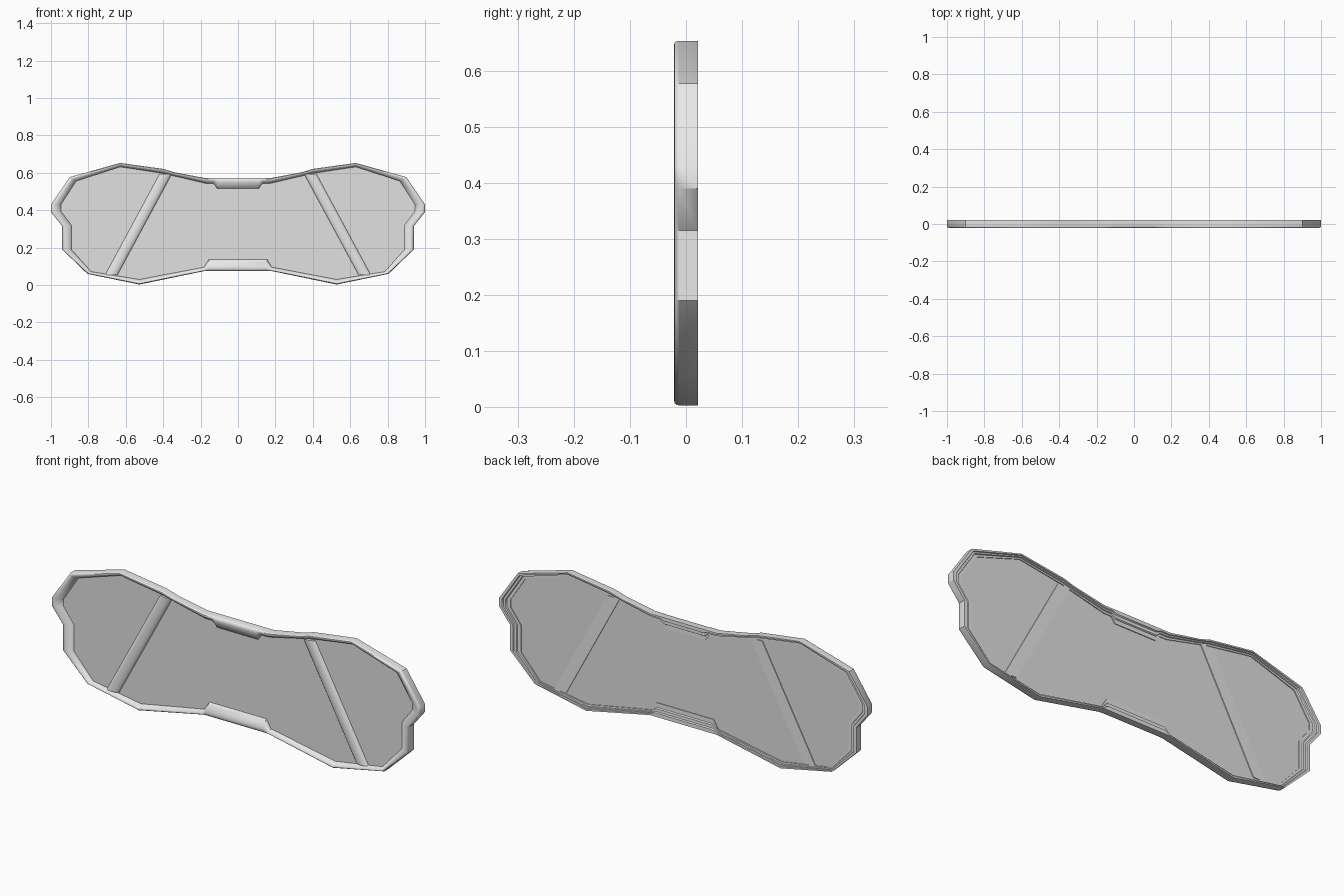
import bpy, bmesh, math
from mathutils import Vector

if "Cube" in bpy.data.objects:
    bpy.data.objects.remove(bpy.data.objects["Cube"])


def material(name, rgb):
    m = bpy.data.materials.new(name)
    m.use_nodes = True
    m.diffuse_color = (*rgb, 1)
    m.node_tree.nodes["Principled BSDF"].inputs["Base Color"].default_value = (*rgb, 1)
    return m


frame_mat = material("light grey", (0.8, 0.8, 0.8))
pane_mat = material("pane grey", (0.75, 0.75, 0.75))


def make_object(name, bm, mat, smooth=True):
    bmesh.ops.recalc_face_normals(bm, faces=bm.faces)
    me = bpy.data.meshes.new(name)
    bm.to_mesh(me)
    bm.free()
    me.materials.append(mat)
    ob = bpy.data.objects.new(name, me)
    bpy.context.collection.objects.link(ob)
    if smooth:
        bpy.ops.object.select_all(action='DESELECT')
        ob.select_set(True)
        bpy.context.view_layer.objects.active = ob
        bpy.ops.object.shade_smooth_by_angle(angle=math.radians(35))
    return ob


def mirrored(half):
    return [Vector(p) for p in half] + [Vector((-x, z)) for x, z in reversed(half)]


def sweep(bm, rings, close_sections):
    """Join rings of points with quads; each ring is a closed loop."""
    rows = [[bm.verts.new(p) for p in ring] for ring in rings]
    n = len(rows[0])
    pairs = list(zip(rows, rows[1:]))
    if close_sections:
        pairs.append((rows[-1], rows[0]))
    for a, b in pairs:
        for i in range(n):
            j = (i + 1) % n
            bm.faces.new((a[i], a[j], b[j], b[i]))
    return rows


# Outlines of the rim, left half from top middle round to bottom middle
outer = mirrored([(-.11, .573), (-.13, .573), (-.18, .573), (-.34, .603), (-.40, .621),
                  (-.63, .653), (-.90, .577), (-1.0, .43), (-1.0, .39), (-.94, .315),
                  (-.94, .19), (-.805, .06), (-.527, .003), (-.18, .075), (-.155, .075)])
inner = mirrored([(-.11, .515), (-.13, .543), (-.17, .543), (-.345, .584), (-.40, .597),
                  (-.63, .632), (-.865, .556), (-.947, .43), (-.947, .395), (-.89, .32),
                  (-.89, .19), (-.785, .072), (-.527, .030), (-.18, .096), (-.155, .138)])

# Rim: rounded front, straight outer wall, stepped back
section = [(0, .021), (0, -.012), (.05, -.017), (.16, -.0205), (.3, -.021), (.5, -.019),
           (.72, -.014), (.9, -.007), (1, 0), (1, .009), (.66, .009), (.6, .015),
           (.36, .015), (.3, .021)]
bm = bmesh.new()
rings = []
for t, y in section:
    points = [o.lerp(i, t) for o, i in zip(outer, inner)]
    rings.append([(p.x, y, p.y) for p in points])
sweep(bm, rings, True)
make_object("rim", bm, frame_mat)

# Pane: thin plate tucked into the rim
bm = bmesh.new()
edge = [o.lerp(i, .9) for o, i in zip(outer, inner)]
rows = sweep(bm, [[(p.x, y, p.y) for p in edge] for y in (0, .005)], False)
for row in rows:
    bm.faces.new(row)
make_object("pane", bm, pane_mat, False)

# Slanted bars: half-round front and flat raised back
for side, name in ((1, "left_bar"), (-1, "right_bar")):
    bm = bmesh.new()
    arc = [(-math.cos(a), -.014 * math.sin(a))
           for a in (math.pi * k / 10 for k in range(11))]
    profile = arc + [(1, .009), (-1, .009)]
    ends = [(.387, .593), (.677, .055)]
    rows = sweep(bm, [[(side * (x + u * .033), y, z) for u, y in profile]
                      for x, z in ends], False)
    for row in rows:
        bm.faces.new(row)
    make_object(name, bm, frame_mat)
